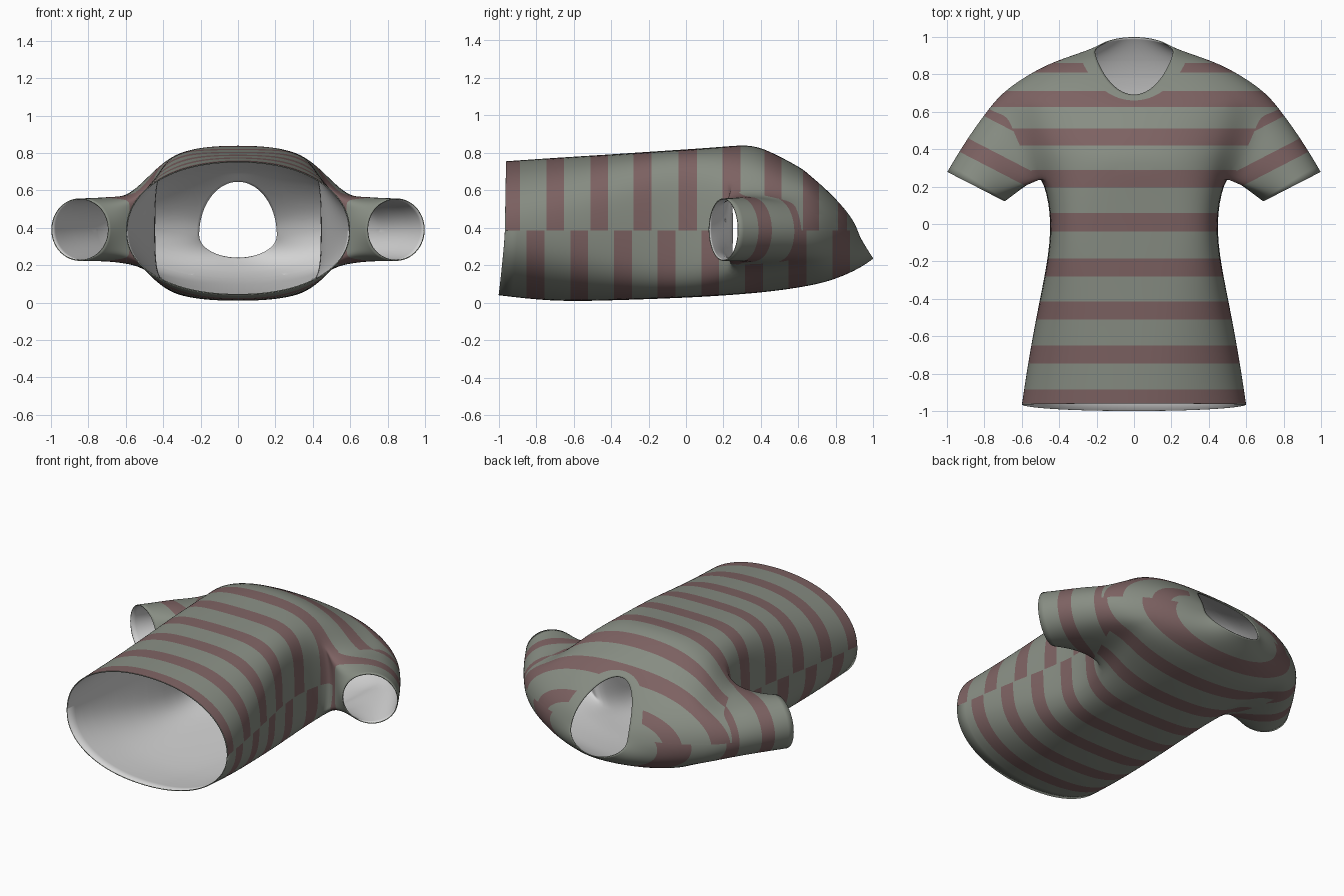
import bpy, bmesh, math
from mathutils import Vector

if "Cube" in bpy.data.objects:
    bpy.data.objects.remove(bpy.data.objects["Cube"])

N = 32                       # points round the body
ARM = 3                      # half-size of armhole in points
R_LOW, R_TOP = 5, 9          # rings bounding the armhole

# Body rings: back y,z | front y,z | side y, z, half width | roundness
RINGS = [
    (-1.00, .038, -.96, .757, -.965, .38, .603, 2.15),
    (-.72, .004, -.70, .775, -.70, .38, .563, 2.4),
    (-.42, .010, -.40, .793, -.40, .38, .505, 3.1),
    (-.15, .020, -.15, .810, -.16, .38, .455, 4.2),
    (.05, .028, .06, .823, .06, .38, .442, 4.4),
    (.24, .040, .22, .836, .27, .38, .495, 3.2),
    (.37, .050, .36, .848, .39, .38, .57, 2.4),
    (.50, .064, .48, .793, .50, .38, .63, 2.2),
    (.63, .084, .57, .745, .61, .38, .67, 2.1),
    (.75, .108, .62, .715, .72, .38, .695, 2.1),
    (.88, .158, .64, .698, .865, .38, .46, 2.2),
    (.965, .208, .655, .684, .91, .37, .265, 2.1),
    (1.00, .235, .69, .652, .925, .36, .21, 2.0),
]
FRONT_STRIPES = [(-.96, -.885), (-.745, -.65), (-.51, -.415), (-.28, -.185), (-.04, .06),
                 (.195, .29), (.42, .51), (.625, .71), (.81, .86)]
BACK_STRIPES = [(-.85 + .233 * k, -.755 + .233 * k) for k in range(8)]
SLEEVE_STRIPES = [(.125, .21), (.355, .44)]
CUFF = Vector((.845, .20, .39))
ACROSS = Vector((.89, .46, 0)).normalized()
INWARD = Vector((-.46, .89, 0)).normalized()
SEAM_Z = .385
TORSO, RED, SLEEVE, COLLAR = 0, 1, 2, 3


def material(name, col):
    m = bpy.data.materials.new(name)
    m.diffuse_color = (*col, 1)
    m.use_nodes = True
    m.node_tree.nodes["Principled BSDF"].inputs["Base Color"].default_value = m.diffuse_color
    return m


def ring_point(ring, i):
    yb, zb, yf, zf, ys, zs, w, n = ring
    t = 2 * math.pi * i / N
    c, s = math.cos(t), math.sin(t)
    x = math.copysign(abs(c) ** (2 / n), c) * w
    k = abs(s) ** (2 / n)
    if s >= 0:
        return Vector((x, ys + (yf - ys) * s ** 1.5, zs + (zf - zs) * k))
    return Vector((x, ys + (yb - ys) * abs(s) ** 1.1, zs + (zb - zs) * k))


bm = bmesh.new()
grid = [[bm.verts.new(ring_point(r, i)) for i in range(N)] for r in RINGS]


def in_armhole(r, i):
    if not R_LOW <= r < R_TOP:
        return False
    return (i + ARM) % N < 2 * ARM or (i + ARM - N // 2) % N < 2 * ARM


# Torso and collar band
for r in range(len(RINGS) - 1):
    for i in range(N):
        if not in_armhole(r, i):
            j = (i + 1) % N
            f = bm.faces.new((grid[r][i], grid[r + 1][i], grid[r + 1][j], grid[r][j]))
            f.material_index = COLLAR if r == len(RINGS) - 2 else TORSO

# Sleeves lofted from each armhole to a round cuff; the first step is still body cloth
path = [(R_LOW, j) for j in range(-ARM, ARM + 1)]
path += [(r, ARM) for r in range(R_LOW + 1, R_TOP)]
path += [(R_TOP, j) for j in range(ARM, -ARM - 1, -1)]
path += [(r, -ARM) for r in range(R_TOP - 1, R_LOW, -1)]
STEPS = 4
for side in (1, -1):
    loops = [[grid[r][j % N if side > 0 else (N // 2 - j) % N] for r, j in path]]
    for k in range(1, STEPS + 1):
        u = k / STEPS
        loop = []
        for i, v in enumerate(loops[0]):
            a = 2 * math.pi * (i - ARM) / len(path)
            end = CUFF - ACROSS * .175 * math.cos(a) + Vector((0, 0, .17 * math.sin(a)))
            end.x *= side
            p = v.co.lerp(end, u)
            p.z = v.co.z + (end.z - v.co.z) * (1 - (1 - u) ** 3)
            if k == 1:       # crease where the sleeve leaves the chest
                p.z -= .025 * max(0, math.sin(a))
            # slight bulge over the shoulder
            bulge = .04 * u * (1 - u) * max(0, -math.cos(a))
            p += Vector((side * bulge, bulge, 0))
            loop.append(bm.verts.new(p))
        loops.append(loop)
    for k, (A, B) in enumerate(zip(loops, loops[1:])):
        for i in range(len(path)):
            j = (i + 1) % len(path)
            f = bm.faces.new((A[i], A[j], B[j], B[i]))
            f.material_index = SLEEVE if k else TORSO

bmesh.ops.delete(bm, geom=[v for v in bm.verts if not v.link_faces], context='VERTS')
bmesh.ops.recalc_face_normals(bm, faces=bm.faces[:])
bm.normal_update()
top = max(bm.faces, key=lambda f: f.calc_center_median().z)
if top.normal.z < 0:
    bmesh.ops.reverse_faces(bm, faces=bm.faces[:])

mesh = bpy.data.meshes.new("shirt")
bm.to_mesh(mesh)
bm.free()
shirt = bpy.data.objects.new("shirt", mesh)
bpy.context.collection.objects.link(shirt)
lining = material("pale_lining", (.66, .66, .66))
for m in (material("grey_green_cloth", (.245, .268, .228)),
          material("dull_red_stripe", (.205, .122, .122)), lining, lining):
    mesh.materials.append(m)
bpy.context.view_layer.objects.active = shirt
shirt.select_set(True)
sub = shirt.modifiers.new("smooth", 'SUBSURF')
sub.levels = 2
bpy.ops.object.modifier_apply(modifier=sub.name)

# Stripes cut into the cloth
bm = bmesh.new()
bm.from_mesh(shirt.data)


def cut(test, co, no):
    faces = [f for f in bm.faces if test(f)]
    geom = set(faces)
    for f in faces:
        geom.update(f.edges)
        geom.update(f.verts)
    bmesh.ops.bisect_plane(bm, geom=list(geom), dist=1e-5, plane_co=co, plane_no=no)


def stripe(test, origin, axis, bands):
    for band in bands:
        for d in band:
            cut(test, origin + axis * d, axis)
    for f in [f for f in bm.faces if test(f)]:
        d = (f.calc_center_median() - origin).dot(axis)
        if any(lo < d < hi for lo, hi in bands):
            f.material_index = RED


cut(lambda f: f.material_index == TORSO, Vector((0, 0, SEAM_Z)), Vector((0, 0, 1)))
zero, along = Vector(), Vector((0, 1, 0))
stripe(lambda f: f.material_index == TORSO and f.calc_center_median().z > SEAM_Z,
       zero, along, FRONT_STRIPES)
stripe(lambda f: f.material_index == TORSO and f.calc_center_median().z <= SEAM_Z,
       zero, along, BACK_STRIPES)
for side in (1, -1):
    flip = Vector((side, 1, 1))
    stripe(lambda f: f.material_index == SLEEVE and f.calc_center_median().x * side > 0,
           CUFF * flip, INWARD * flip, SLEEVE_STRIPES)
for f in bm.faces:
    if f.material_index != RED:
        f.material_index = TORSO
bm.to_mesh(shirt.data)
bm.free()

# Pale inside of the cloth
solid = shirt.modifiers.new("lining", 'SOLIDIFY')
solid.thickness = .006
solid.offset = -1
solid.material_offset = 2
bpy.ops.object.shade_smooth_by_angle(angle=math.radians(50))
